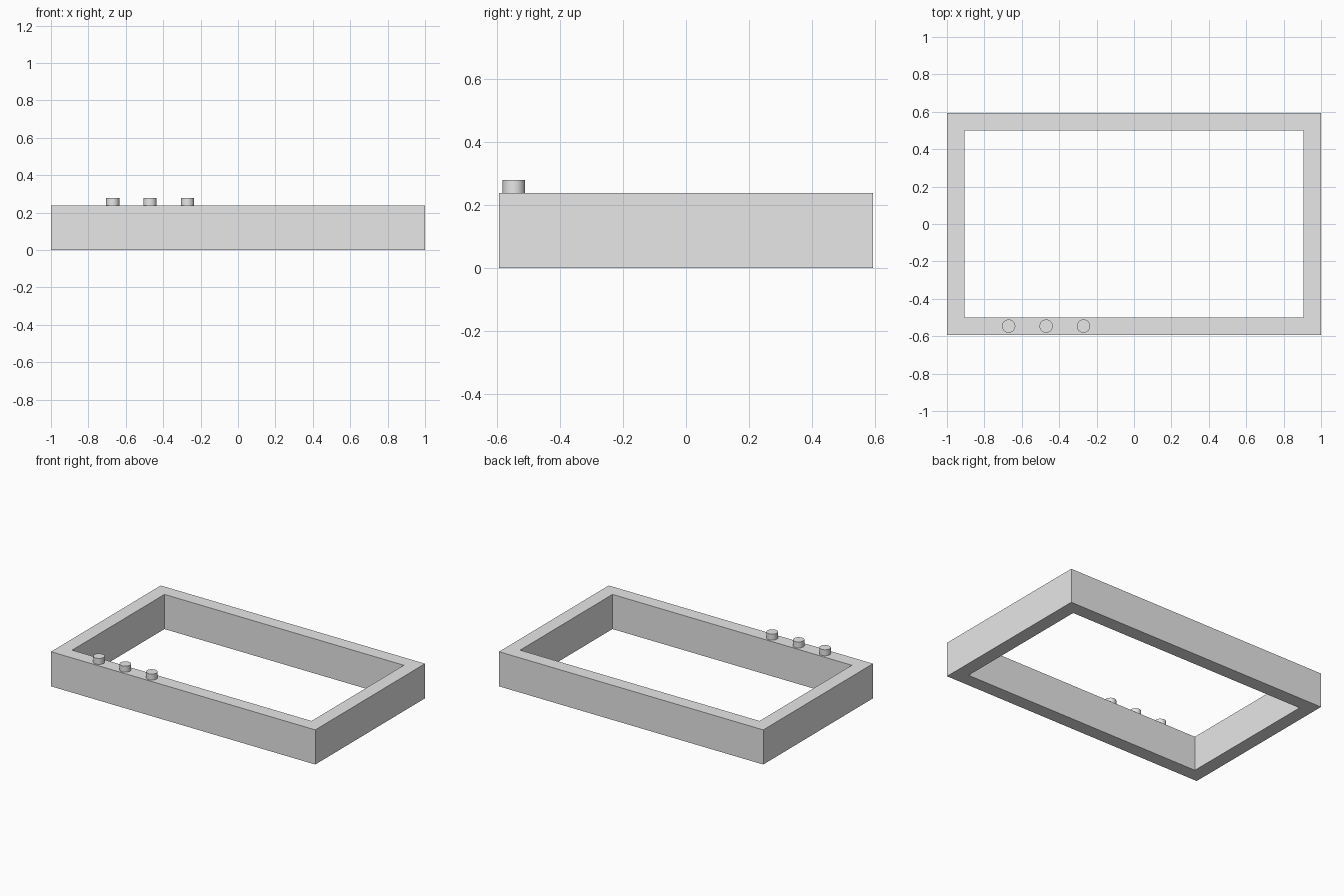
import bpy
import bmesh
from math import radians

HALF_X, HALF_Y = 1.0, 0.593
WALL = 0.094
HEIGHT = 0.237
BUTTON_RADIUS, BUTTON_RISE = 0.0355, 0.041

cube = bpy.data.objects.get("Cube")
if cube:
    bpy.data.objects.remove(cube, do_unlink=True)

# Single plain grey
grey = bpy.data.materials.new("plain_grey")
grey.use_nodes = True
colour = (0.8, 0.8, 0.8, 1.0)
grey.diffuse_color = colour
grey.node_tree.nodes["Principled BSDF"].inputs["Base Color"].default_value = colour


# Rectangular frame: four rectangular loops joined into a closed ring
def make_frame():
    bm = bmesh.new()

    def rectangle(inset, z):
        x, y = HALF_X - inset, HALF_Y - inset
        return [bm.verts.new((sx * x, sy * y, z))
                for sx, sy in ((-1, -1), (1, -1), (1, 1), (-1, 1))]

    loops = [rectangle(0, 0), rectangle(0, HEIGHT),
             rectangle(WALL, HEIGHT), rectangle(WALL, 0)]
    for i, lower in enumerate(loops):
        upper = loops[(i + 1) % 4]
        for j in range(4):
            k = (j + 1) % 4
            bm.faces.new((lower[j], lower[k], upper[k], upper[j]))
    bmesh.ops.recalc_face_normals(bm, faces=bm.faces)
    mesh = bpy.data.meshes.new("frame")
    bm.to_mesh(mesh)
    bm.free()
    mesh.materials.append(grey)
    frame = bpy.data.objects.new("frame", mesh)
    bpy.context.collection.objects.link(frame)


# Round button standing on the front rail
def make_button(name, x):
    bpy.ops.mesh.primitive_cylinder_add(
        vertices=32, radius=BUTTON_RADIUS, depth=BUTTON_RISE,
        location=(x, -HALF_Y + WALL / 2, HEIGHT + BUTTON_RISE / 2))
    button = bpy.context.object
    button.name = name
    button.data.materials.append(grey)
    bpy.ops.object.shade_smooth_by_angle(angle=radians(30))


make_frame()
for name, x in (("button_outer", -0.67), ("button_middle", -0.47), ("button_inner", -0.27)):
    make_button(name, x)
